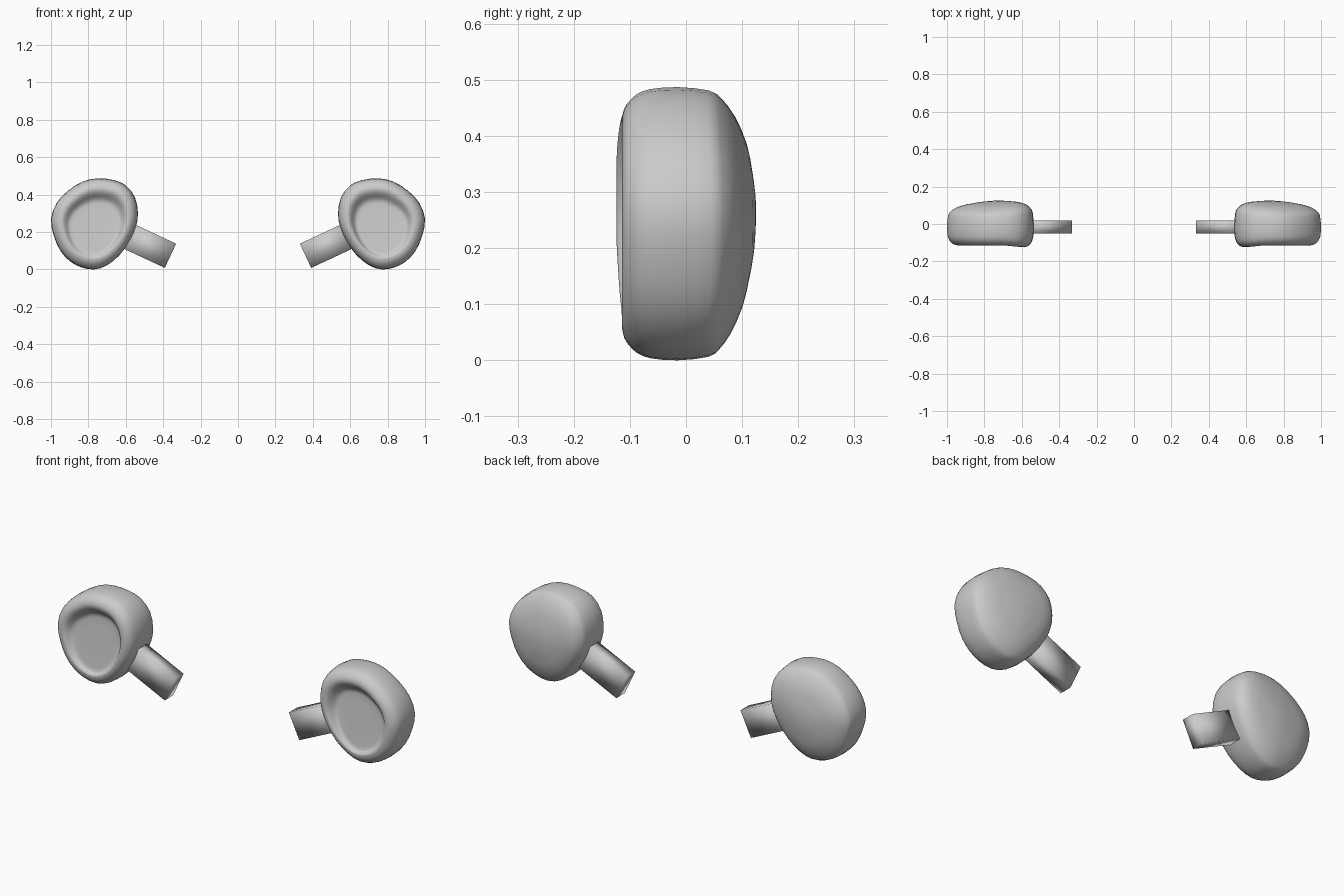
import bpy, bmesh, math
from mathutils import Vector

if "Cube" in bpy.data.objects:
    bpy.data.objects.remove(bpy.data.objects["Cube"])

grey = bpy.data.materials.new("light grey")
grey.diffuse_color = (0.6, 0.6, 0.6, 1)
grey.use_nodes = True
grey.node_tree.nodes["Principled BSDF"].inputs["Base Color"].default_value = grey.diffuse_color


def smooth_path(pts, steps, closed):
    """Catmull-Rom resampling of a list of 2D points."""
    n, out = len(pts), []
    get = (lambda i: Vector(pts[i % n])) if closed else (lambda i: Vector(pts[max(0, min(n - 1, i))]))
    for i in range(n if closed else n - 1):
        a, b, c, d = (get(i + k) for k in (-1, 0, 1, 2))
        for s in range(steps):
            t = s / steps
            out.append(0.5 * (2 * b + (c - a) * t + (2 * a - 5 * b + 4 * c - d) * t * t
                              + (3 * b - a - 3 * c + d) * t ** 3))
    return out if closed else out + [Vector(pts[-1])]


def clamp(v):
    return max(0.0, min(1.0, v))


def loft(name, rings, angle):
    """Skin a stack of rings, cap both ends, mirror to the other side."""
    bm = bmesh.new()
    loops = [[bm.verts.new(p) for p in ring] for ring in rings]
    n = len(loops[0])
    for a, b in zip(loops, loops[1:]):
        for i in range(n):
            j = (i + 1) % n
            bm.faces.new((a[i], a[j], b[j], b[i]))
    bm.faces.new(loops[0][::-1])
    bm.faces.new(loops[-1])
    bmesh.ops.recalc_face_normals(bm, faces=bm.faces)
    me = bpy.data.meshes.new(name)
    bm.to_mesh(me)
    bm.free()
    me.materials.append(grey)
    ob = bpy.data.objects.new(name, me)
    bpy.context.collection.objects.link(ob)
    bpy.ops.object.select_all(action='DESELECT')
    ob.select_set(True)
    bpy.context.view_layer.objects.active = ob
    bpy.ops.object.shade_smooth_by_angle(angle=math.radians(angle))
    mirror = ob.modifiers.new("mirror", 'MIRROR')
    mirror.use_mirror_merge = False
    return ob


# Rounded cup: front outline (x, z) and depth profile (scale, y)
CX, CZ = 0.76, 0.25
outline = smooth_path([
    (0.535, 0.30), (0.55, 0.385), (0.60, 0.45), (0.665, 0.478), (0.75, 0.487),
    (0.83, 0.470), (0.91, 0.42), (0.97, 0.355), (1.0, 0.27), (0.985, 0.18),
    (0.95, 0.10), (0.90, 0.045), (0.84, 0.012), (0.77, 0.0), (0.70, 0.022),
    (0.63, 0.08), (0.575, 0.16), (0.545, 0.23)], 2, True)
shell = smooth_path([
    (0.03, 0.124), (0.25, 0.12), (0.45, 0.111), (0.63, 0.1), (0.81, 0.08),
    (0.92, 0.06), (0.975, 0.04), (1.0, -0.015), (0.985, -0.065), (0.95, -0.095),
    (0.9, -0.110), (0.84, -0.120), (0.77, -0.124)], 2, False)


def rim_lean(dx, y):
    """The front rim stands slightly prouder on the inner side."""
    return 0.01 * clamp((dx + 0.16) / 0.1) * clamp((-y - 0.06) / 0.04)


rings = []
for s, y in shell:
    ring = []
    for x, z in outline:
        dx, dz = (x - CX) * s, (z - CZ) * s
        bulge = (0.45 * dx * dx - 0.06 * dx) * clamp(y / 0.08)
        ring.append((CX + dx, y + bulge + rim_lean(dx, y), CZ + dz))
    rings.append(ring)

# Shallow hollow in the front: steep at the top, floor rising to the rim at the bottom
for u, f in ((0.2, 0.06), (0.4, 0.22), (0.6, 0.5), (0.8, 0.78), (1.0, 0.95), (1.2, 1.0), (1.9, 1.0), (2.9, 1.0)):
    ring = []
    for x, z in outline:
        up = Vector((x - CX, z - CZ)).normalized().y
        s = 0.77 + (0.59 - 0.1 * up - 0.77) * u if u <= 1 else (0.59 - 0.1 * up) * (1 - (u - 1) / 2)
        dx, dz = (x - CX) * s, (z - CZ) * s
        floor = -0.081 + 0.1 * dz
        rim = -0.124 + rim_lean(dx, -0.124)
        ring.append((CX + dx, rim + (floor - rim) * f, CZ + dz))
    rings.append(ring)
loft("cup", rings, 60)

# Flat stem running from the cup down toward the middle, softly shaded
ax = Vector((math.cos(math.radians(25)), 0, math.sin(math.radians(25))))
side = Vector((-ax.z, 0, ax.x))
W, T = 0.0715, 0.035
section = [(W, T), (-W, T), (-W, -T), (W, -T)]
start = Vector((0.361, -0.015, 0.073))
loft("stem", [[start + ax * d + side * a + Vector((0, b, 0)) for a, b in section]
              for d in (0, 0.25)], 180)
